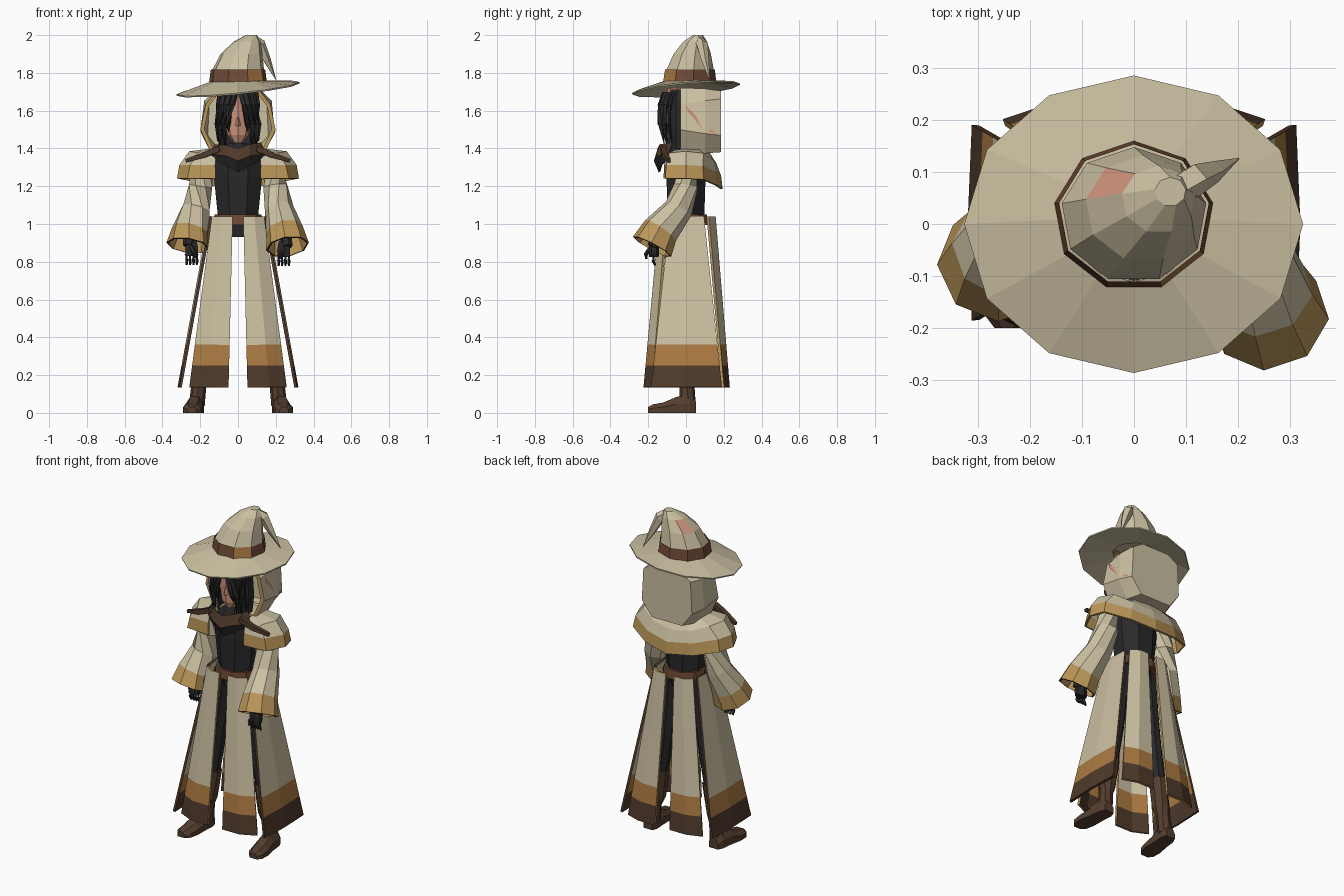
import bpy, bmesh, math
from mathutils import Vector

if "Cube" in bpy.data.objects:
    bpy.data.objects.remove(bpy.data.objects["Cube"])

COL = {
    "cream": (0.60, 0.53, 0.36), "gold": (0.50, 0.31, 0.10), "ochre": (0.41, 0.195, 0.055),
    "dark_brown": (0.078, 0.042, 0.024), "black": (0.022, 0.022, 0.024),
    "band_brown": (0.16, 0.068, 0.036), "skin": (0.60, 0.29, 0.20), "boot_brown": (0.09, 0.048, 0.028)}
MATS = {}
for k, c in COL.items():
    MATS[k] = bpy.data.materials.new(k)
    MATS[k].diffuse_color = (*c, 1)
NAMES = list(COL)


def loft(name, rings, color, close=True, caps=(True, True), thick=0, rim=None):
    """Skin a list of equal-length point rings; color is a name or f(centre, ring, column)."""
    bm = bmesh.new()
    vs = [[bm.verts.new(p) for p in r] for r in rings]
    n = len(rings[0])
    faces = []
    for i in range(len(rings) - 1):
        for j in range(n if close else n - 1):
            k = (j + 1) % n
            faces.append((bm.faces.new((vs[i][j], vs[i][k], vs[i + 1][k], vs[i + 1][j])), i, j))
    if close and caps[0]:
        faces.append((bm.faces.new(vs[0][::-1]), 0, -1))
    if close and caps[1]:
        faces.append((bm.faces.new(vs[-1]), len(rings) - 2, -1))
    for f, i, j in faces:
        c = color if isinstance(color, str) else color(f.calc_center_median(), i, j)
        f.material_index = NAMES.index(c)
    bmesh.ops.recalc_face_normals(bm, faces=bm.faces)
    me = bpy.data.meshes.new(name)
    bm.to_mesh(me)
    bm.free()
    for k in NAMES:
        me.materials.append(MATS[k])
    ob = bpy.data.objects.new(name, me)
    bpy.context.collection.objects.link(ob)
    if thick:
        m = ob.modifiers.new("thickness", "SOLIDIFY")
        m.thickness, m.offset = thick, 0
        if rim:
            me.materials.append(MATS[rim])
            m.material_offset_rim = 20
    return ob


def oval(cx, cy, z, rx, ry, n, turn=0.0):
    return [(cx + rx * math.cos(2 * math.pi * j / n + turn),
             cy + ry * math.sin(2 * math.pi * j / n + turn), z) for j in range(n)]


def tube(name, path, radii, color, n=6, flat=1.0, **kw):
    """Rings along a path, each square to it."""
    P = [Vector(p) for p in path]
    rings = []
    for i, p in enumerate(P):
        q = (P[min(i + 1, len(P) - 1)] - P[max(i - 1, 0)]).to_track_quat('Z', 'Y')
        rings.append([p + q @ Vector((radii[i] * math.cos(2 * math.pi * (j + .5) / n),
                                      flat * radii[i] * math.sin(2 * math.pi * (j + .5) / n), 0))
                      for j in range(n)])
    return loft(name, rings, color, **kw)


def mirror_path(half):
    """Right half, from front to the centre back, extended to the left front."""
    return half + [(-x, y, z) for x, y, z in half[-2::-1]]


# ---- hat ----
T = math.pi / 2
edge = [(x, y, 1.715 + .1 * x + .09 * y) for x, y, _ in oval(0, 0, 0, .325, .285, 12, T)]
loft("hat_brim", [oval(0, .01, 1.755, .13, .12, 12, T), edge], "cream", thick=.008, caps=(False, False))
loft("hat_band", [oval(0, .015, 1.752, .155, .145, 9, T), oval(0, .017, 1.818, .146, .136, 9, T)],
     lambda c, i, j: "ochre" if c.y < -.07 and c.x > 0 and j == 4 or (j == 5 and c.y < -.05) else "band_brown",
     caps=(False, False))
crown = [oval(0, .017, 1.81, .141, .131, 9, T), oval(.018, .03, 1.90, .112, .102, 9, T),
         oval(.048, .047, 1.965, .072, .065, 9, T), oval(.07, .062, 2.0, .03, .028, 9, T)]
loft("hat_crown", crown, lambda c, i, j: "skin" if i == 1 and j == 1 else "cream")
tube("hat_tip", [(.075, .06, 1.975), (.115, .085, 1.95), (.152, .10, 1.87), (.2, .125, 1.765)],
     [.03, .032, .022, .002], "cream", 5)

# ---- hood ----
def hood_ring(y, pts):
    return [(x, y, z) for x, z in pts] + [(-x, y, z) for x, z in pts[::-1]]
front = [(.10, 1.715), (.165, 1.63), (.192, 1.5), (.14, 1.385)]
back = [(.09, 1.70), (.155, 1.66), (.165, 1.47), (.10, 1.385)]
loft("hood", [hood_ring(-.03, front), hood_ring(.10, [(.11, 1.71), (.172, 1.65), (.188, 1.48), (.13, 1.38)]),
              hood_ring(.18, back)], "cream", caps=(False, True), thick=.014, rim="gold")
loft("hood_trim", [hood_ring(-.036, front), hood_ring(-.036, [(x * .93, 1.55 + (z - 1.55) * .93) for x, z in front])],
     "gold", caps=(False, False))
loft("hood_patch", [[(.181, 0, 1.625), (.183, .005, 1.60)], [(.182, .172, 1.47), (.192, .09, 1.5)]], "skin", close=False)

# ---- head and hair ----
loft("face", [oval(0, -.07, 1.43, .025, .03, 8), oval(0, -.06, 1.47, .055, .055, 8),
              oval(0, -.05, 1.56, .078, .068, 8), oval(0, -.05, 1.65, .075, .068, 8),
              oval(0, -.045, 1.72, .05, .05, 8)], "skin")
loft("nose", [oval(0, -.115, 1.52, .014, .02, 4), oval(0, -.112, 1.57, .006, .01, 4)], "skin")
arc = [math.radians(a) for a in range(-50, 231, 35)]
loft("back_hair", [[(r * math.cos(a), -.03 + .8 * r * math.sin(a), z) for a in arc]
                   for z, r in ((1.71, .075), (1.66, .10), (1.5, .11), (1.40, .10))], "black",
     close=False, thick=.01)
for s in (1, -1):
    for k, (x0, x1, y, zb, w) in enumerate(((.018, .052, -.128, 1.49, .026), (.045, .074, -.125, 1.42, .026),
                                           (.075, .098, -.11, 1.40, .022), (.095, .112, -.085, 1.44, .016))):
        tube(f"hair_strand_{k}_{s}", [(s * x0, y + .02, 1.695), (s * (x0 + x1) / 2, y, 1.63),
                                      (s * x1, y - .005, 1.53), (s * x1 * .97, y + .01, zb)],
             [w * .9, w, w * .85, .003], "black", 5, flat=.55)

# ---- torso, collar, belt ----
loft("torso", [oval(0, 0, .93, .09, .085, 8, T / 4), oval(0, 0, 1.04, .115, .105, 8, T / 4),
               oval(0, 0, 1.25, .138, .112, 8, T / 4), oval(0, 0, 1.35, .13, .105, 8, T / 4),
               oval(0, -.02, 1.43, .05, .05, 8, T / 4)], "black")
loft("belt", [oval(0, 0, .995, .13, .122, 10), oval(0, 0, 1.05, .125, .117, 10)], "band_brown")
loft("collar_front", [
    [(-.12, -.07, 1.42), (-.06, -.135, 1.415), (0, -.145, 1.40), (.06, -.135, 1.42), (.12, -.07, 1.43)],
    [(-.145, -.09, 1.37), (-.06, -.155, 1.36), (0, -.165, 1.335), (.06, -.155, 1.36), (.145, -.09, 1.37)],
    [(-.12, -.10, 1.34), (-.06, -.13, 1.31), (0, -.14, 1.275), (.06, -.13, 1.31), (.12, -.10, 1.34)]],
    lambda c, i, j: "dark_brown" if i == 0 else "black", close=False, thick=.01)
for s in (1, -1):
    tube(f"collar_strap_{s}", [(s * .10, -.12, 1.40), (s * .18, -.115, 1.365), (s * .275, -.09, 1.335)],
         [.022, .02, .012], "dark_brown", 4)

# ---- shoulder cape ----
cape = [mirror_path(r) for r in (
    [(.09, -.08, 1.36), (.12, -.06, 1.385), (.13, 0, 1.395), (.12, .06, 1.395), (.08, .10, 1.39), (0, .11, 1.39)],
    [(.12, -.10, 1.35), (.21, -.085, 1.372), (.255, 0, 1.38), (.22, .09, 1.37), (.12, .14, 1.335), (0, .155, 1.32)],
    [(.12, -.11, 1.312), (.25, -.10, 1.31), (.305, 0, 1.31), (.275, .085, 1.305), (.15, .155, 1.275), (0, .18, 1.255)],
    [(.12, -.113, 1.24), (.265, -.105, 1.24), (.317, 0, 1.24), (.29, .09, 1.235), (.16, .16, 1.205), (0, .188, 1.185)])]
loft("shoulder_cape", cape, lambda c, i, j: "gold" if i == 2 else "cream", close=False, thick=.012)

# ---- split robe skirt ----
def panel(name, top, bot, rim):
    rings = []
    for z in (1.04, .36, .25, .135):
        t = (1.04 - z) / .905
        rings.append([(a[0] + (b[0] - a[0]) * t, a[1] + (b[1] - a[1]) * t, z) for a, b in zip(top, bot)])
    loft(name, rings, lambda c, i, j: ("cream", "ochre", "dark_brown")[i], close=False, thick=.014, rim=rim)

for s in (1, -1):
    def flip(*pts):
        return [(s * x, y) for x, y in pts]
    panel(f"skirt_front_{s}", flip((.028, -.135), (.085, -.135), (.135, -.10)),
          flip((.05, -.218), (.165, -.218), (.255, -.175)), "gold")
    panel(f"skirt_side_{s}", flip((.14, -.085), (.148, 0), (.14, .095)),
          flip((.305, -.185), (.313, 0), (.305, .19)), "dark_brown")
    panel(f"skirt_back_{s}", flip((.028, .15), (.085, .15), (.13, .115)),
          flip((.05, .225), (.16, .225), (.25, .195)), "gold")

    # ---- legs and boots ----
    tube(f"trouser_leg_{s}", [(s * .09, 0, 1.0), (s * .135, -.005, .6), (s * .175, 0, .34)],
         [.055, .052, .045], "black", 8)
    tube(f"boot_shaft_{s}", [(s * .17, 0, .37), (s * .195, .0, .2), (s * .208, .005, .14), (s * .218, .01, .04)],
         [.052, .05, .04, .042], "boot_brown", 8)
    foot = []
    for y, x, w, h in ((.052, .222, .03, .06), (.02, .224, .043, .09), (-.05, .23, .045, .085),
                       (-.12, .238, .052, .055), (-.175, .242, .045, .045), (-.2, .244, .024, .032)):
        foot.append([(s * x + dx * w, y, dz * h) for dx, dz in
                     ((-1, 0), (1, 0), (1, .55), (.5, 1), (-.5, 1), (-1, .55))])
    loft(f"boot_foot_{s}", foot, "boot_brown")

# ---- sleeves, arms and gloved hands ----
ARMS = {"right": (1, [(.185, 0, 1.33), (.198, 0, 1.2), (.218, -.04, 1.08), (.247, -.135, .965), (.262, -.18, .88)]),
        "left": (-1, [(-.185, 0, 1.33), (-.198, .01, 1.2), (-.222, 0, 1.08), (-.253, -.05, .965), (-.265, -.08, .885)])}
for side, (s, path) in ARMS.items():
    tube(f"sleeve_{side}", path, [.055, .062, .072, .094, .11], lambda c, i, j: "gold" if i == 3 else "cream",
         8, caps=(False, False), thick=.01, rim="dark_brown")
    tube(f"forearm_{side}", path[1:], [.035, .035, .035, .028], "black", 6)
    w = Vector(path[-1]) + Vector((-s * .02, .01, 0))
    k = w + Vector((0, 0, -.055))
    tube(f"palm_{side}", [w + Vector((0, 0, .03)), w + Vector((0, 0, -.02)), k], [.03, .04, .036], "black", 6, flat=.7)
    for f in range(4):
        a = k + Vector((-.027 + .018 * f, 0, .01))
        tube(f"finger_{side}_{f}", [a, a + Vector((0, -.004, -.03)), a + Vector((0, .008, -.055))],
             [.01, .009, .006], "black", 5)
    tube(f"thumb_{side}", [w + Vector((0, -.02, -.01)), w + Vector((-s * .015, -.042, -.04)),
                           w + Vector((-s * .02, -.04, -.065))], [.013, .012, .007], "black", 5)

for m in bpy.data.materials:
    if m.users and not m.is_grease_pencil:
        m.use_nodes = True
        m.node_tree.nodes["Principled BSDF"].inputs["Base Color"].default_value = m.diffuse_color
